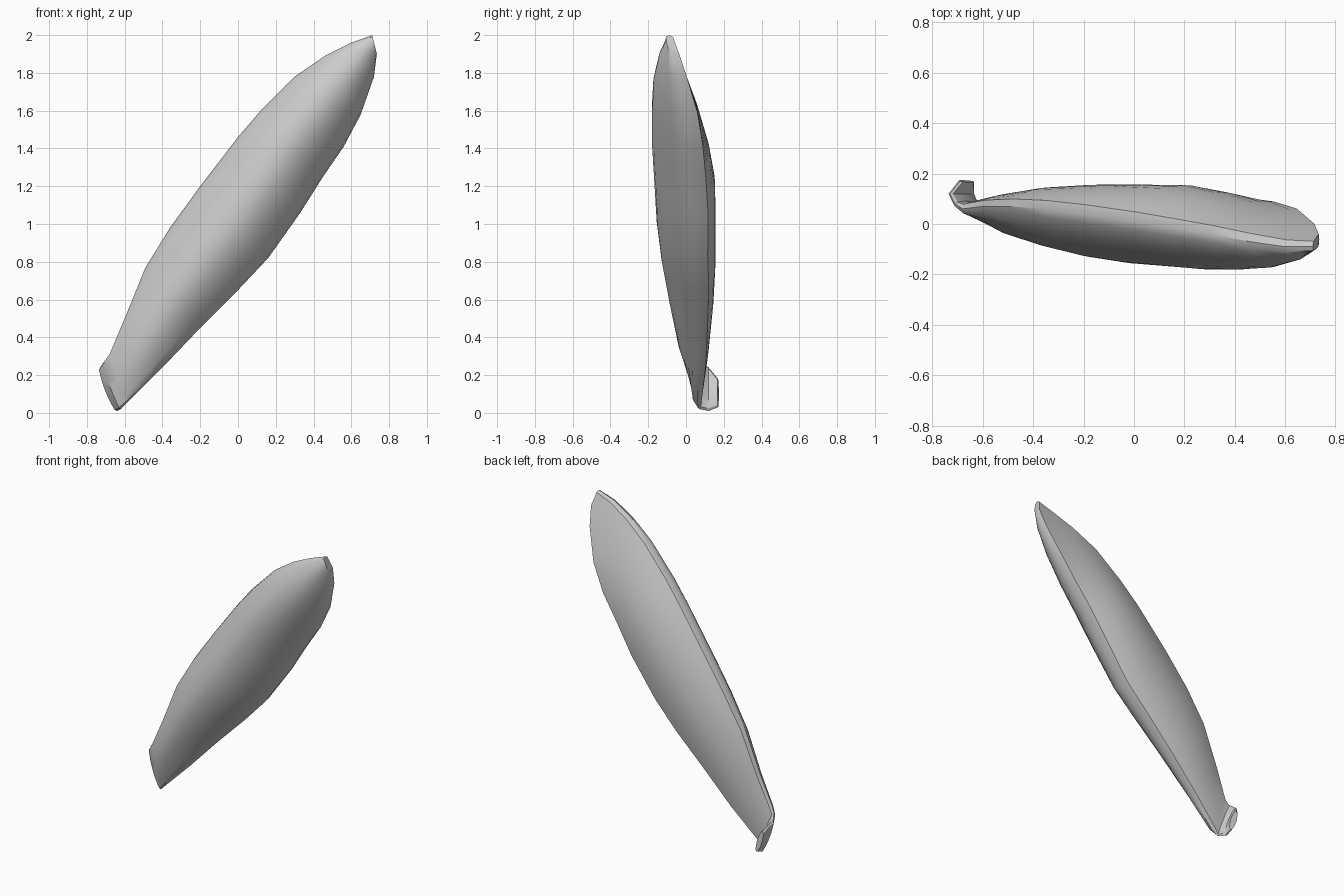
import bpy
import bmesh
import math
from mathutils import Vector

cube = bpy.data.objects.get("Cube")
if cube:
    bpy.data.objects.remove(cube, do_unlink=True)

FRONT = Vector((0, -1, 0))
STEPS = 10


def flat_material(name, value):
    material = bpy.data.materials.new(name)
    material.use_nodes = True
    colour = (value, value, value, 1)
    material.diffuse_color = colour
    shader = material.node_tree.nodes["Principled BSDF"]
    shader.inputs["Base Color"].default_value = colour
    return material


def section(left, right, normal, front, back, rim_left, rim_right):
    """Lens-shaped ring with a blunt rim on both edges.
    front and back are the bulge heights measured from the middle plane."""
    across = (right - left).normalized()
    inset = across * min(0.01, (right - left).length * 0.1)
    ring = []
    for side, bulge in ((1, front), (-1, back)):
        start = left + inset + normal * side * rim_left
        end = right - inset + normal * side * rim_right
        extra = max(bulge - (rim_left + rim_right) / 2, 0)
        arc = []
        for i in range(STEPS + 1):
            u = i / STEPS
            height = extra * (1 - (2 * u - 1) ** 2)
            arc.append(start.lerp(end, u) + normal * side * height)
        # Ridge in the middle of the rim, then the arc across this side
        if side == 1:
            ring += [left] + arc
        else:
            ring += [right] + arc[::-1]
    return ring


# Main blade: left edge, right edge, front depth, back depth
blade_stations = [
    ((-.68, .06, .31), (-.58, .06, .06), .03, .09),
    ((-.60, .07, .50), (-.40, .07, .24), -.04, .12),
    ((-.49, .07, .77), (-.20, .07, .45), -.09, .145),
    ((-.36, .06, .98), (0, .07, .65), -.13, .155),
    ((-.20, .04, 1.2), (.16, .06, .82), -.155, .155),
    ((0, .01, 1.46), (.33, .06, 1.06), -.17, .15),
    ((.12, -.01, 1.6), (.45, .05, 1.25), -.18, .12),
    ((.30, -.04, 1.78), (.56, .04, 1.41), -.18, .07),
    ((.46, -.07, 1.89), (.65, .02, 1.58), -.17, .02),
    ((.60, -.09, 1.96), (.72, -.03, 1.78), -.14, -.03),
    ((.71, -.09, 2), (.735, -.06, 1.9), -.1, -.06),
]

# Curled tab at the foot: left edge, right edge, facing direction
tab_stations = [
    ((-.69, .17, .18), (-.64, .17, .03), (-.9, .2, -.4)),
    ((-.73, .12, .24), (-.64, .12, .01), (-.9, 0, -.4)),
    ((-.71, .08, .27), (-.62, .07, .02), (-.6, -.7, -.2)),
]

rings = []
for left, right, facing in tab_stations:
    normal = Vector(facing).normalized()
    rings.append(section(Vector(left), Vector(right), normal, .02, .02, .01, .01))

for i, (left, right, front, back) in enumerate(blade_stations):
    left, right = Vector(left), Vector(right)
    middle = (left.y + right.y) / 2
    swell = math.sin(math.pi * (i + 1) / (len(blade_stations) + 1))
    rings.append(section(left, right, FRONT, middle - front, back - middle,
                         .012 + .025 * swell, .012 + .045 * swell))

# Loft the rings into one closed skin
bm = bmesh.new()
loops = [[bm.verts.new(p) for p in ring] for ring in rings]
for lower, upper in zip(loops, loops[1:]):
    for i in range(len(lower)):
        j = (i + 1) % len(lower)
        bm.faces.new((lower[i], lower[j], upper[j], upper[i]))
bm.faces.new(loops[0])
bm.faces.new(loops[-1])
bmesh.ops.recalc_face_normals(bm, faces=bm.faces)

mesh = bpy.data.meshes.new("curved_blade")
bm.to_mesh(mesh)
bm.free()
mesh.materials.append(flat_material("plain_grey", .6))
blade = bpy.data.objects.new("curved_blade", mesh)
bpy.context.collection.objects.link(blade)
bpy.context.view_layer.objects.active = blade
blade.select_set(True)
bpy.ops.object.shade_smooth_by_angle(angle=math.radians(32))
